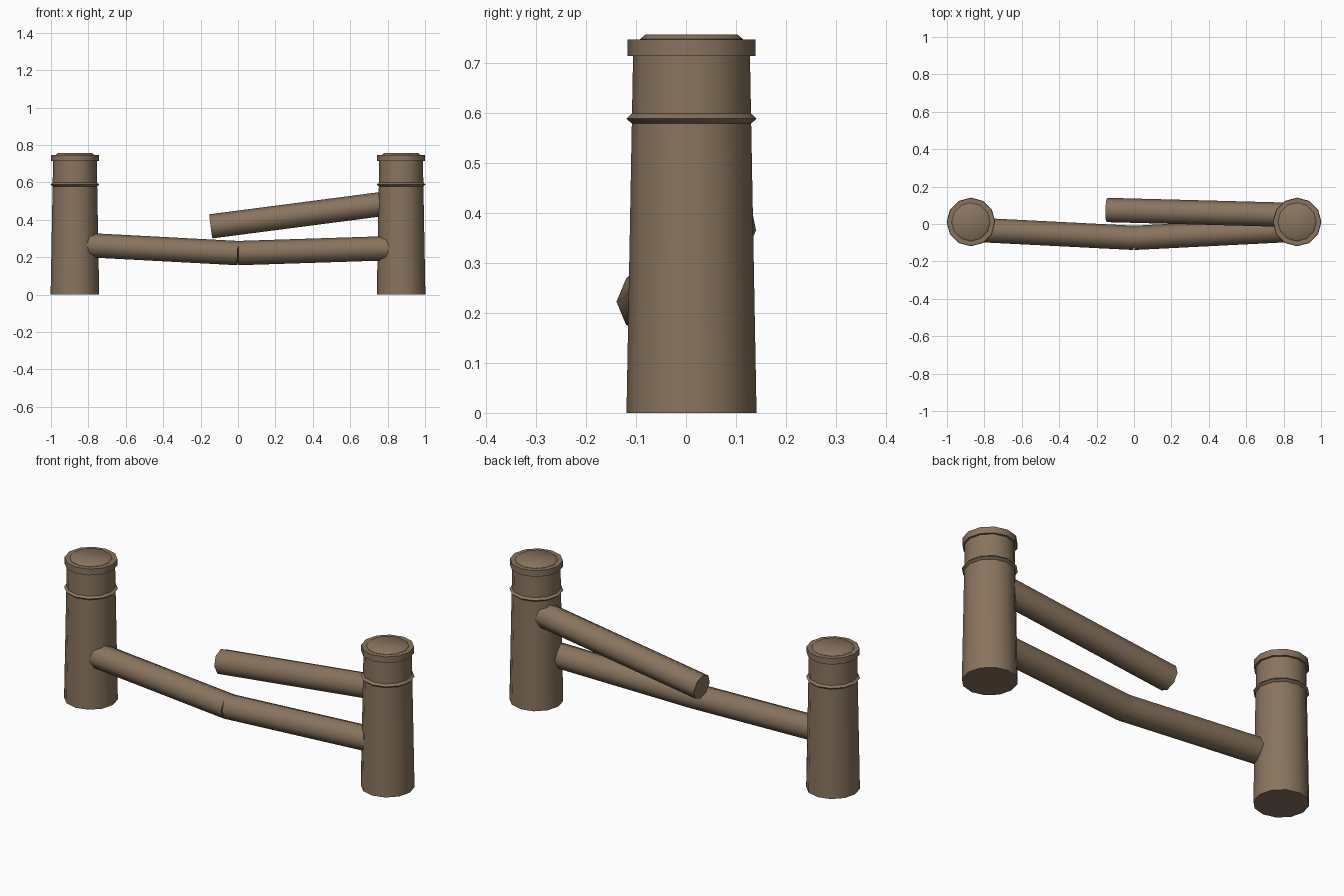
import bpy, bmesh, math
from mathutils import Vector

cube = bpy.data.objects.get("Cube")
if cube:
    bpy.data.objects.remove(cube, do_unlink=True)

wood = bpy.data.materials.new("brown_wood")
colour = (0.25, 0.175, 0.112, 1)
wood.diffuse_color = colour
wood.use_nodes = True
wood.node_tree.nodes["Principled BSDF"].inputs["Base Color"].default_value = colour


def lathe(name, profile, sides):
    """Closed solid of revolution about local z from (radius, height) pairs."""
    bm = bmesh.new()
    rings = []
    for r, z in profile:
        angles = [math.tau * i / sides for i in range(sides)]
        rings.append([bm.verts.new((r * math.cos(a), r * math.sin(a), z)) for a in angles])
    for low, high in zip(rings, rings[1:]):
        for i in range(sides):
            j = (i + 1) % sides
            bm.faces.new((low[i], low[j], high[j], high[i]))
    bm.faces.new(rings[0][::-1])
    bm.faces.new(rings[-1])
    mesh = bpy.data.meshes.new(name)
    bm.to_mesh(mesh)
    bm.free()
    mesh.materials.append(wood)
    obj = bpy.data.objects.new(name, mesh)
    bpy.context.collection.objects.link(obj)
    bpy.ops.object.select_all(action="DESELECT")
    obj.select_set(True)
    bpy.context.view_layer.objects.active = obj
    bpy.ops.object.shade_smooth_by_angle(angle=math.radians(47))
    return obj


def rail(name, start, end, radius=0.065):
    """Eight-sided log between two points."""
    start, end = Vector(start), Vector(end)
    axis = end - start
    obj = lathe(name, [(radius, 0), (radius, axis.length)], 8)
    obj.location = start
    obj.rotation_mode = "QUATERNION"
    obj.rotation_quaternion = axis.to_track_quat("Z", "Y")


# Tapered posts, each with a collar, a wide cap and a raised lid
parts = {
    "post": [(0.13, 0), (0.1165, 0.73)],
    "collar": [(0.117, 0.576), (0.13, 0.588), (0.117, 0.6)],
    "cap": [(0.128, 0.713), (0.128, 0.746)],
    "lid": [(0.103, 0.744), (0.103, 0.747), (0.092, 0.756)],
}
for side, x in (("left", 0.872), ("right", -0.872)):
    for part, profile in parts.items():
        lathe(f"{side}_{part}", profile, 12).location = (x, 0.011, 0)

# Sagging lower rail, cracked in the middle
middle = (0, -0.074, 0.222)
rail("lower_rail_right", middle, (-0.87, -0.03, 0.268))
rail("lower_rail_left", middle, (0.87, -0.03, 0.25))

# Broken upper rail hanging from the left post
rail("broken_upper_rail", (-0.145, 0.075, 0.365), (0.87, 0.048, 0.497))
